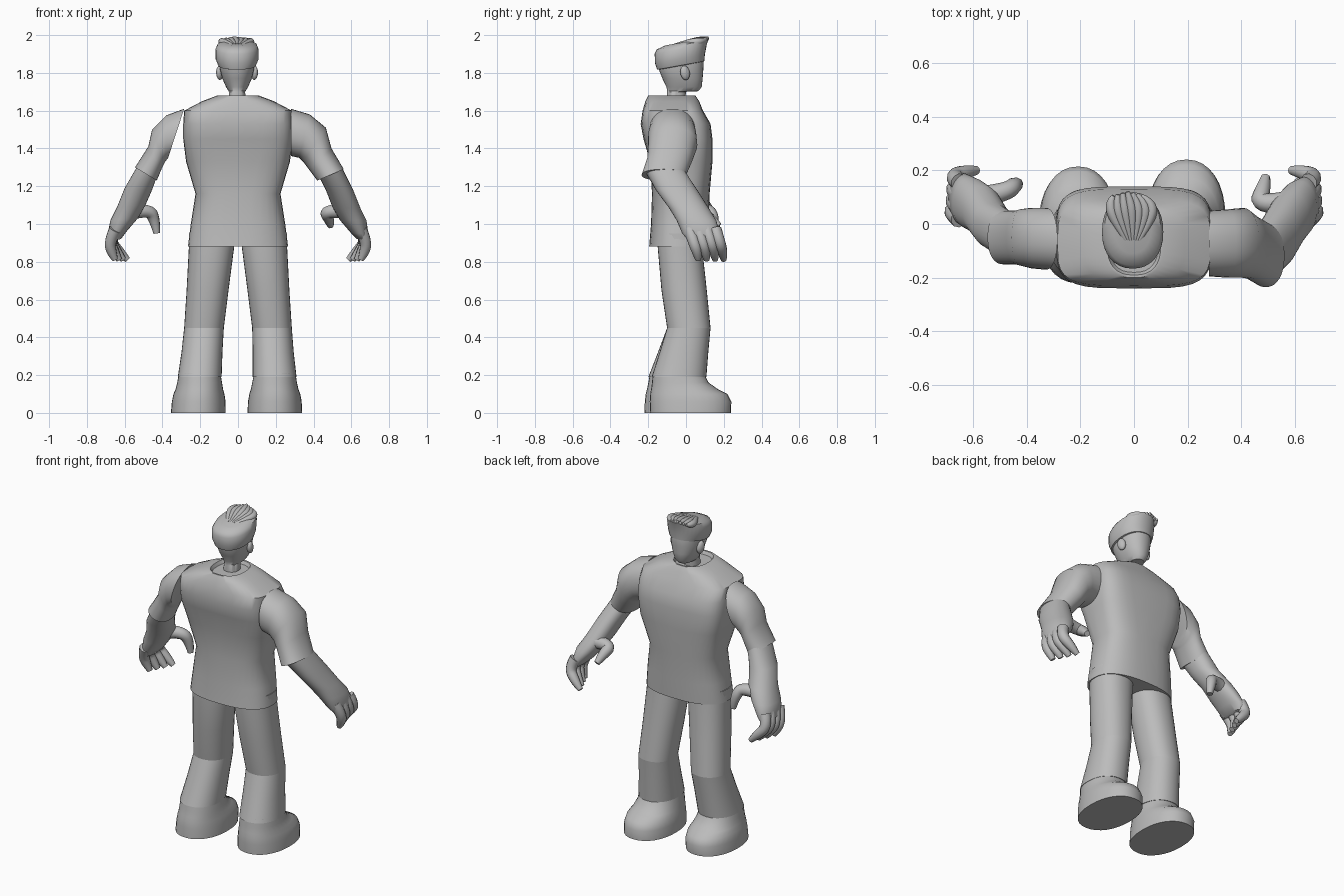
import bpy
import bmesh
from math import cos, sin, pi, copysign

default_cube = bpy.data.objects.get("Cube")
if default_cube:
    bpy.data.objects.remove(default_cube, do_unlink=True)

GREY = (0.5, 0.5, 0.5, 1.0)
clay = bpy.data.materials.new("plain_grey")
clay.use_nodes = True
clay.diffuse_color = GREY
clay.node_tree.nodes["Principled BSDF"].inputs["Base Color"].default_value = GREY


def finish(obj, angle=45):
    """Give the part its material and smooth shading with sharp edges kept."""
    obj.data.materials.clear()
    obj.data.materials.append(clay)
    bpy.ops.object.select_all(action='DESELECT')
    obj.select_set(True)
    bpy.context.view_layer.objects.active = obj
    bpy.ops.object.shade_smooth_by_angle(angle=angle * pi / 180)
    return obj


def squash(value, power):
    return copysign(abs(value) ** (2 / power), value)


def loft(name, sections, power=2.2, tilt=0.0, segments=32):
    """Skin rounded sections (x_a, z_a, x_b, z_b, y_back, y_front[, power]) and cap both ends."""
    bm = bmesh.new()
    rings = []
    for xa, za, xb, zb, back, front, *own in sections:
        p = own[0] if own else power
        ring = []
        for k in range(segments):
            angle = 2 * pi * k / segments
            across = (1 + squash(cos(angle), p)) / 2
            y = (back + front) / 2 + (front - back) / 2 * squash(sin(angle), p)
            x = xa + (xb - xa) * across
            z = za + (zb - za) * across + tilt * y
            ring.append(bm.verts.new((x, y, z)))
        rings.append(ring)
    for low, high in zip(rings, rings[1:]):
        for k in range(segments):
            n = (k + 1) % segments
            bm.faces.new((low[k], low[n], high[n], high[k]))
    bm.faces.new(rings[0])
    bm.faces.new(rings[-1])
    bmesh.ops.recalc_face_normals(bm, faces=bm.faces)
    mesh = bpy.data.meshes.new(name)
    bm.to_mesh(mesh)
    bm.free()
    obj = bpy.data.objects.new(name, mesh)
    bpy.context.collection.objects.link(obj)
    return finish(obj)


def level(rows, centre=0.0):
    """Turn symmetric rows (z, half_width, y_back, y_front[, power]) into loft sections."""
    return [(centre - w, z, centre + w, z, *rest) for z, w, *rest in rows]


def strand(name, points, radius, taper):
    """Round tapered tube along a short path, used for fingers and locks of hair."""
    curve = bpy.data.curves.new(name, 'CURVE')
    curve.dimensions = '3D'
    curve.bevel_depth = radius
    curve.bevel_resolution = 3
    curve.use_fill_caps = True
    curve.resolution_u = 5
    spline = curve.splines.new('NURBS')
    spline.points.add(len(points) - 1)
    spline.order_u = 3
    spline.use_endpoint_u = True
    for point, place, size in zip(spline.points, points, taper):
        point.co = (*place, 1)
        point.radius = size
    obj = bpy.data.objects.new(name, curve)
    bpy.context.collection.objects.link(obj)
    bpy.ops.object.select_all(action='DESELECT')
    obj.select_set(True)
    bpy.context.view_layer.objects.active = obj
    bpy.ops.object.convert(target='MESH')
    return finish(bpy.context.view_layer.objects.active, 60)


# Shirt body with a recessed collar
loft("shirt", level([
    (.88, .265, -.195, .115, 2.5),
    (1, .25, -.185, .12, 2.6),
    (1.16, .225, -.18, .125, 2.8),
    (1.33, .275, -.19, .14, 3.5),
    (1.45, .29, -.225, .14, 4),
    (1.53, .29, -.24, .13, 4),
    (1.6, .285, -.23, .09, 4),
    (1.65, .19, -.215, .07, 3),
    (1.68, .11, -.2, .05, 2.5),
    (1.68, .1, -.19, .04, 2.5),
    (1.66, .09, -.18, .03, 2.5),
]))

# Legs and shoes; the right foot stands slightly further back
thigh = [(.02, .26, .95, -.15, .08), (.02, .26, .88, -.15, .085),
         (.05, .272, .65, -.13, .11), (.075, .285, .45, -.1, .13)]
shin = [(.075, .285, .45, -.1, .13), (.078, .295, .32, -.14, .118),
        (.078, .31, .19, -.182, .108)]
shoe = [(.085, .305, .21, -.175, .095), (.075, .312, .16, -.18, .12),
        (.068, .32, .125, -.185, .17), (.06, .33, .1, -.19, .22),
        (.053, .337, .06, -.192, .24), (.05, .34, 0, -.19, .238)]


def leg_sections(rows, side):
    result = []
    for inner, outer, z, back, front in rows:
        lag = max(0, 1 - z / .45) * .03 if side < 0 else 0
        result.append((side * inner - lag / 2, z, side * outer - lag / 2, z,
                       back - lag, front - lag))
    return result


for label, side in (("left", 1), ("right", -1)):
    for part, rows in (("thigh", thigh), ("shin", shin), ("shoe", shoe)):
        loft(f"{label}_{part}", leg_sections(rows, side))

# Arms: outer edge, inner edge and depth of each section
sleeves = {
    "left": [(.28, 1.61, .28, 1.36, -.195, .05), (.38, 1.58, .325, 1.35, -.2, .055),
             (.465, 1.51, .345, 1.33, -.2, .06), (.495, 1.4, .375, 1.29, -.205, .035),
             (.56, 1.29, .42, 1.23, -.235, 0)],
    "right": [(.285, 1.61, .37, 1.35, -.17, .06), (.38, 1.575, .385, 1.33, -.165, .06),
              (.455, 1.5, .39, 1.32, -.155, .055), (.475, 1.41, .405, 1.29, -.15, .05),
              (.545, 1.3, .43, 1.23, -.15, .05)],
}
forearms = {
    "left": [(.545, 1.31, .425, 1.26, -.22, -.01), (.61, 1.18, .465, 1.18, -.16, .06),
             (.65, 1.08, .5, 1.09, -.09, .12), (.68, 1.02, .54, 1.02, -.05, .16),
             (.69, .95, .6, .95, -.02, .18), (.685, .91, .63, .92, .01, .17)],
    "right": [(.525, 1.32, .43, 1.25, -.13, .05), (.6, 1.19, .455, 1.18, -.09, .08),
              (.64, 1.09, .49, 1.1, -.04, .14), (.675, 1.02, .53, 1.03, -.02, .17),
              (.69, .95, .59, .96, 0, .19), (.68, .91, .62, .92, .02, .18)],
}
thumbs = {
    "left": [(.56, .08, 1.07), (.46, .07, 1.07), (.48, .13, 1.03), (.49, .175, .99)],
    "right": [(.57, .1, 1.06), (.47, .12, 1.08), (.44, .15, 1.02), (.43, .15, .95)],
}
for label, side in (("left", 1), ("right", -1)):
    for part, table in (("sleeve", sleeves), ("forearm", forearms)):
        loft(f"{label}_{part}", [(side * xa, za, side * xb, zb, back, front)
                                 for xa, za, xb, zb, back, front in table[label]])
    strand(f"{label}_thumb", [(side * x, y, z) for x, y, z in thumbs[label]],
           .034, (1.2, 1, .9, .5))
    for i in range(4):
        y = .02 + i * .045
        path = [(.65, y, .97), (.68, y + .02, .91), (.67 - .015 * i, y + .04, .85),
                (.65 - .022 * i, y + .045, .81)]
        strand(f"{label}_finger_{i + 1}", [(side * a, b, c) for a, b, c in path],
               .031, (1.1, 1, .9, .5))

# Neck and head
MIDDLE = -.005
loft("head", level([
    (1.65, .045, -.1, -.005),
    (1.7, .043, -.1, .0),
    (1.703, .045, -.1, .065),
    (1.725, .058, -.103, .083),
    (1.77, .078, -.125, .088),
    (1.82, .09, -.145, .092),
    (1.88, .092, -.15, .094),
    (1.93, .085, -.14, .08),
], MIDDLE))
for label, side in (("left", 1), ("right", -1)):
    bpy.ops.mesh.primitive_uv_sphere_add(segments=16, ring_count=10, radius=1,
                                         location=(MIDDLE + side * .092, -.005, 1.8))
    ear = bpy.context.object
    ear.name = f"{label}_ear"
    ear.scale = (.018, .026, .038)
    ear.rotation_euler = (.2, 0, side * .3)
    finish(ear)

# Hair cap rising to the brow, with swept locks forming the quiff
loft("hair", level([
    (1.842, .088, -.14, .085),
    (1.845, .1, -.153, .097),
    (1.88, .114, -.164, .1),
    (1.93, .114, -.166, .11),
    (1.952, .104, -.155, .118),
    (1.965, .07, -.11, .1),
], MIDDLE), tilt=.18)
for i in range(-3, 4):
    strand(f"hair_lock_{i + 4}", [
        (MIDDLE + .008 * i, -.06, 1.945),
        (MIDDLE + .024 * i, .02, 1.962),
        (.026 * i - .012, .08, 1.975 - .003 * abs(i)),
        (.017 * i - .025, .12 - .005 * abs(i), 1.986 - .004 * abs(i)),
    ], .02, (.5, 1, 1, .4))
